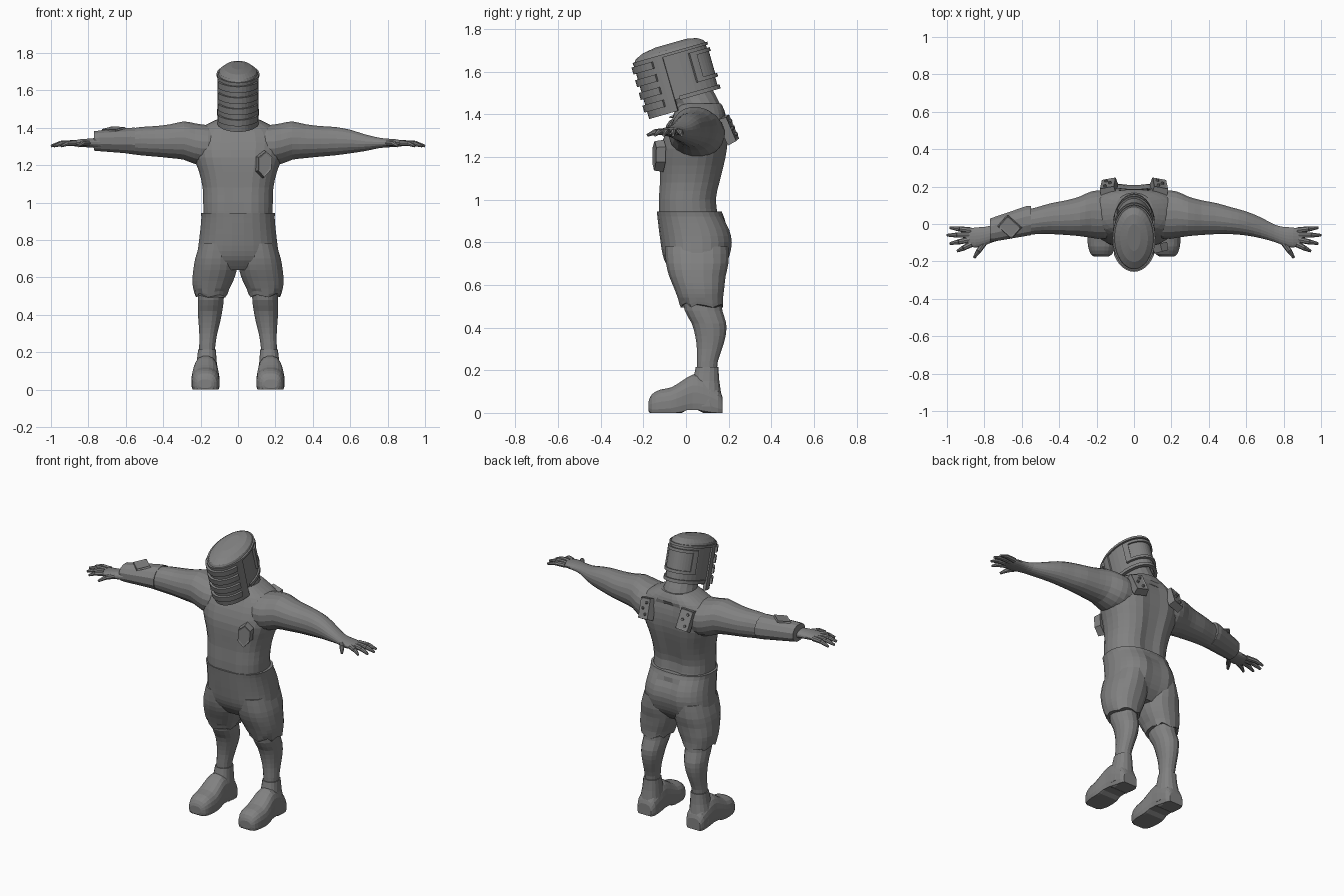
import bpy, bmesh
from math import cos, sin, exp, pi, radians, copysign
from mathutils import Vector, Matrix

cube = bpy.data.objects.get("Cube")
if cube:
    bpy.data.objects.remove(cube, do_unlink=True)

grey = bpy.data.materials.new("plain grey")
grey.use_nodes = True
grey.diffuse_color = (.22, .22, .22, 1)
grey.node_tree.nodes["Principled BSDF"].inputs["Base Color"].default_value = grey.diffuse_color
SIDES = (("left", 1), ("right", -1))


def finish(bm, name, matrix=None):
    """Turn a bmesh into a named object with the shared material."""
    bmesh.ops.recalc_face_normals(bm, faces=bm.faces)
    mesh = bpy.data.meshes.new(name)
    bm.to_mesh(mesh)
    bm.free()
    mesh.materials.append(grey)
    obj = bpy.data.objects.new(name, mesh)
    bpy.context.collection.objects.link(obj)
    if matrix:
        obj.matrix_world = matrix
    return obj


def refine(rows):
    """Insert a smoothly interpolated row between each pair."""
    out = []
    for i in range(len(rows) - 1):
        a, b, c, d = (rows[max(i - 1, 0)], rows[i], rows[i + 1], rows[min(i + 2, len(rows) - 1)])
        out += [b, tuple((9 * (q + r) - p - s) / 16 for p, q, r, s in zip(a, b, c, d))]
    return out + [rows[-1]]


def loft(name, axis, rows, n=20, power=.85, side=1, tweak=None, fine=True, matrix=None):
    """Skin rounded sections; each row is position, u min, u max, v min, v max."""
    bm = bmesh.new()
    rings = []
    for t, u0, u1, v0, v1 in (refine(rows) if fine else rows):
        ring = []
        for k in range(n):
            c, s = cos(2 * pi * (k + .5) / n), sin(2 * pi * (k + .5) / n)
            u = (u0 + u1) / 2 + (u1 - u0) / 2 * copysign(abs(c) ** power, c)
            v = (v0 + v1) / 2 + (v1 - v0) / 2 * copysign(abs(s) ** power, s)
            p = Vector({"x": (t, u, v), "y": (u, t, v), "z": (u, v, t)}[axis])
            if tweak:
                tweak(p)
            p.x *= side
            ring.append(bm.verts.new(p))
        rings.append(ring)
    for a, b in zip(rings, rings[1:]):
        for k in range(n):
            j = (k + 1) % n
            bm.faces.new((a[k], a[j], b[j], b[k]))
    bm.faces.new(rings[0])
    bm.faces.new(rings[-1])
    return finish(bm, name, matrix)


def even(rows):
    """Expand rows of position, half width, v min, v max to a centred section."""
    return [(t, -w, w, v0, v1) for t, w, v0, v1 in rows]


# Torso with a groove down the spine and the breastbone
def torso_grooves(p):
    groove = exp(-(p.x / .045) ** 2)
    if p.z < 1.4:
        p.y -= groove * (.025 if p.y > .02 else -.012)


loft("torso", "z", even([
    (.92, .185, -.135, .16), (1, .187, -.135, .148), (1.08, .19, -.13, .165),
    (1.16, .208, -.13, .185), (1.24, .235, -.125, .2), (1.32, .245, -.1, .2),
    (1.38, .225, -.07, .19), (1.42, .165, -.05, .18), (1.45, .1, -.03, .165)]),
    n=28, tweak=torso_grooves)
loft("neck_and_head", "z", even([
    (1.38, .11, -.06, .18), (1.45, .095, -.055, .16), (1.5, .085, -.09, .135),
    (1.57, .085, -.13, .1), (1.66, .07, -.14, .06)]), n=16, power=1)


# Shorts with a seam between the buttocks and an uneven hem
def seat_groove(p):
    if p.y > .05 and p.z < .9:
        p.y -= .03 * exp(-(p.x / .035) ** 2)


def hem_waves(p):
    if p.z < .52:
        p.z += .012 * sin(70 * p.y + 40 * p.x)


loft("shorts_seat", "z", even([
    (.945, .2, -.138, .168), (.92, .197, -.135, .178), (.86, .202, -.128, .21),
    (.8, .209, -.12, .223), (.74, .216, -.11, .212), (.69, .215, -.09, .19),
    (.64, .17, -.05, .15)]), n=28, tweak=seat_groove)

for label, s in SIDES:
    loft(label + "_shorts_leg", "z", [
        (.78, .01, .205, -.1, .2), (.7, .003, .23, -.095, .2), (.64, .005, .24, -.08, .187),
        (.58, .025, .245, -.055, .18), (.54, .045, .24, -.04, .175),
        (.505, .06, .23, -.025, .175)], side=s, tweak=hem_waves)
    loft(label + "_leg", "z", [
        (.56, .075, .21, -.02, .165), (.48, .075, .215, -.008, .172), (.42, .083, .216, .025, .19),
        (.36, .095, .212, .042, .187), (.3, .11, .208, .05, .17), (.24, .12, .208, .05, .15),
        (.18, .125, .208, .05, .145)], n=16, power=.95, side=s)

    # Boots: a shaft and a foot with a flat sole and raised arch
    def sole(p):
        p.z = max(p.z, .014 if 0 < p.y < .07 else 0)

    loft(label + "_boot_shaft", "z", [
        (.215, .118, .214, .045, .153), (.15, .113, .222, .03, .157), (.09, .108, .235, .01, .166),
        (.03, .105, .238, .02, .17)], n=16, side=s)
    loft(label + "_boot_foot", "y", [
        (-.175, .14, .212, .008, .055), (-.16, .115, .232, -.03, .088), (-.12, .1, .246, -.04, .11),
        (-.07, .097, .25, -.04, .12), (-.02, .1, .247, -.04, .15), (.03, .105, .24, -.04, .18),
        (.08, .105, .238, -.04, .17), (.15, .11, .232, -.04, .12), (.172, .125, .22, -.02, .07)],
        n=20, power=.8, side=s, tweak=sole)

    # Arms, running out into the palms
    loft(label + "_arm", "x", [
        (.06, -.04, .15, 1.25, 1.41), (.16, -.08, .18, 1.2, 1.415), (.23, -.075, .175, 1.205, 1.425),
        (.29, -.066, .148, 1.228, 1.435), (.36, -.06, .128, 1.237, 1.42), (.44, -.055, .113, 1.245, 1.41),
        (.52, -.055, .09, 1.252, 1.405), (.6, -.062, .068, 1.263, 1.39), (.68, -.077, .035, 1.275, 1.365),
        (.75, -.096, -.002, 1.29, 1.348), (.8, -.115, -.015, 1.295, 1.342),
        (.85, -.127, -.018, 1.298, 1.338), (.9, -.11, -.03, 1.305, 1.326)],
        side=s, power=.95)

    # Fingers and thumb as jointed, tapering cones
    fingers = {
        "little_finger": ((.87, -.034), (.985, -.02)), "ring_finger": ((.88, -.058), (1, -.06)),
        "middle_finger": ((.88, -.084), (.985, -.105)), "index_finger": ((.87, -.108), (.945, -.145)),
        "thumb": ((.8, -.1), (.855, -.18))}
    for finger, (root, tip) in fingers.items():
        a, b = Vector((*root, 1.318)), Vector((*tip, 1.302))
        joints = [a, a.lerp(b, .55) + Vector((0, 0, .008)), b]
        bm = bmesh.new()
        for p, q, r0, r1 in zip(joints, joints[1:], (.016, .014), (.014, .007)):
            p, q = (Vector((v.x * s, v.y, v.z)) for v in (p, q))
            turn = (q - p).to_track_quat("Z", "Y").to_matrix().to_4x4()
            bmesh.ops.create_cone(bm, cap_ends=True, segments=8, radius1=r0, radius2=r1,
                                  depth=(q - p).length, matrix=Matrix.Translation((p + q) / 2) @ turn)
        finish(bm, label + "_" + finger)

# Helmet: elliptical shells that share one forward tilt
TILT = Matrix.Translation((0, -.035, 1.55)) @ Matrix.Rotation(radians(16), 4, "X")


def arc(name, middle, half, z0, z1, inner, outer, steps=16):
    """Curved wall following the helmet oval between two offsets."""
    bm = bmesh.new()
    rings = []
    for k in range(steps + 1):
        a = radians(middle - half + 2 * half * k / steps)
        rings.append([bm.verts.new(((.104 + r) * cos(a), (.172 + r) * sin(a), z))
                      for r, z in ((inner, z0), (outer, z0), (outer, z1), (inner, z1))])
    for a, b in zip(rings, rings[1:]):
        for k in range(4):
            j = (k + 1) % 4
            bm.faces.new((a[k], a[j], b[j], b[k]))
    if half < 180:
        bm.faces.new(rings[0])
        bm.faces.new(rings[-1])
    return finish(bm, name, TILT)


arc("helmet_shell", 90, 180, -.075, .145, -.012, 0, 32)
arc("helmet_visor", -90, 77, -.128, .138, -.01, .008)
arc("helmet_top_rim", 90, 180, .132, .146, -.01, .01, 32)
arc("helmet_neck_rim", 90, 95, -.082, -.062, -.01, .01)
loft("helmet_cap", "z", even([
    (.14, .107, -.177, .177), (.158, .1, -.165, .168), (.176, .074, -.125, .14),
    (.186, .035, -.06, .09)]), n=32, power=1, fine=False, matrix=TILT)
for i in range(4):
    z = .11 - i * .062
    arc("visor_bar_%d" % (i + 1), -90, 60, z - .017, z + .017, 0, .021, 12)

# Raised square frame round the back of the helmet
for label, z in (("bottom", -.025), ("top", .1)):
    arc("back_frame_" + label, 90, 62, z, z + .018, -.004, .014)
for label, s in SIDES:
    arc("back_frame_" + label, 90 - s * 56, 6, -.025, .118, -.004, .014, 2)
arc("back_frame_panel", 90, 56, -.01, .105, -.004, .005)


def plate(name, outline, depth, place, normal, roll=0, border=.01):
    """Bevel-edged plate with an inset face, standing off a surface."""
    matrix = (Matrix.Translation(place) @ Vector(normal).to_track_quat("Z", "Y").to_matrix().to_4x4()
              @ Matrix.Rotation(radians(roll), 4, "Z"))
    bm = bmesh.new()
    face = bm.faces.new([bm.verts.new((x, y, 0)) for x, y in outline])
    top = bmesh.ops.extrude_face_region(bm, geom=[face])["geom"]
    for v in top:
        if isinstance(v, bmesh.types.BMVert):
            v.co = Vector((v.co.x * .9, v.co.y * .92, depth))
    lid = [f for f in top if isinstance(f, bmesh.types.BMFace)]
    bmesh.ops.recalc_face_normals(bm, faces=bm.faces)
    bmesh.ops.inset_region(bm, faces=lid, thickness=border, depth=-border / 3)
    finish(bm, name, matrix)
    return matrix


def oblong(w, h):
    return [(-w, -h), (w, -h), (w, h), (-w, h)]


# Chest badge, forearm guard and studded shoulder plates
plate("chest_badge", [(-.043, -.037), (-.005, -.075), (.037, -.03), (.043, .043), (.005, .075), (-.04, .04)],
      .045, (.135, -.105, 1.205), (.25, -1, 0))
loft("forearm_guard", "x", [
    (.55, -.062, .1, 1.257, 1.403), (.575, -.066, .098, 1.26, 1.402), (.74, -.094, .042, 1.273, 1.387),
    (.77, -.096, .03, 1.276, 1.383)], n=12, power=.9, side=-1, fine=False)
plate("forearm_guard_panel", oblong(.052, .042), .009, (-.665, -.015, 1.39), (-.1, -.15, 1), roll=-8)
for label, s in SIDES:
    frame = plate(label + "_shoulder_plate", oblong(.042, .066), .045,
                  (s * .13, .178, 1.32), (s * .25, 1, .4), roll=s * 10)
    for i in range(3):
        bm = bmesh.new()
        bmesh.ops.create_cone(bm, cap_ends=True, segments=8, radius1=.009, radius2=.007, depth=.014)
        spot = Matrix.Translation((.012 * (-1) ** i, .034 * (i - 1), .046))
        finish(bm, "%s_plate_stud_%d" % (label, i + 1), frame @ spot)
